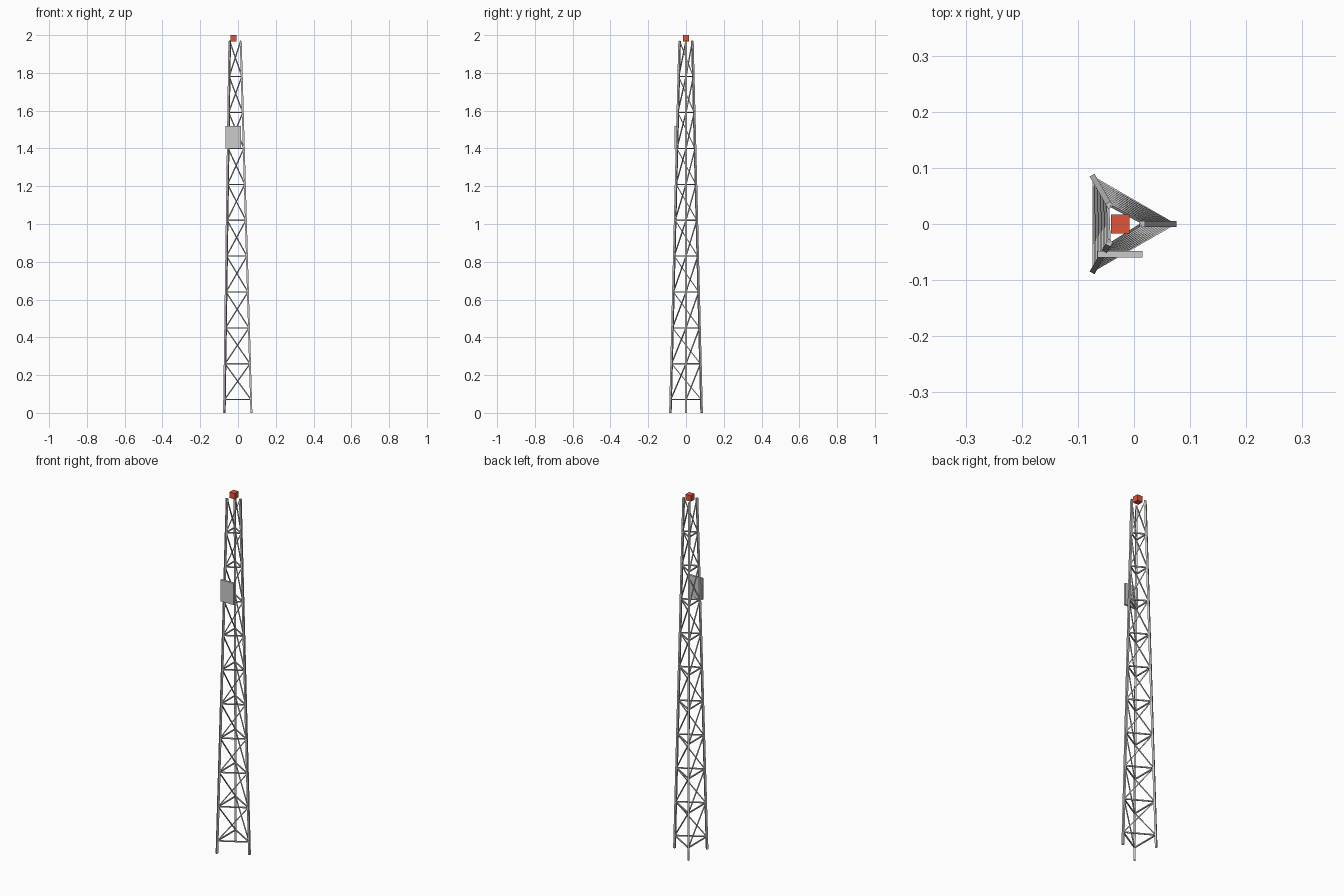
import bpy, bmesh
from math import cos, sin, tau, pi
from mathutils import Vector, Matrix

if "Cube" in bpy.data.objects:
    bpy.data.objects.remove(bpy.data.objects["Cube"])

CX = -0.0245                       # centre line of the triangular mast
R_BASE, R_TOP, LEG_H = 0.0955, 0.039, 1.97
FIRST, BAY, BAYS = 0.07, 0.19, 10


def leg_point(i, z):
    r = R_BASE + (R_TOP - R_BASE) * z / LEG_H
    a = tau * i / 3
    return Vector((CX + r * cos(a), r * sin(a), z))


def add_bar(bm, a, b, width):
    d = b - a
    rot = d.to_track_quat('Z', 'Y').to_matrix().to_4x4()
    m = Matrix.Translation((a + b) / 2) @ rot @ Matrix.Diagonal((width, width, d.length, 1))
    bmesh.ops.create_cube(bm, size=1, matrix=m)


def bars(name, segments, width):
    bm = bmesh.new()
    for a, b in segments:
        add_bar(bm, a, b, width)
    me = bpy.data.meshes.new(name)
    bm.to_mesh(me)
    bm.free()
    ob = bpy.data.objects.new(name, me)
    bpy.context.collection.objects.link(ob)
    return ob


def box(name, lo, hi):
    lo, hi = Vector(lo), Vector(hi)
    bpy.ops.mesh.primitive_cube_add(size=1, location=(lo + hi) / 2)
    ob = bpy.context.object
    ob.name = ob.data.name = name
    ob.data.transform(Matrix.Diagonal((*(hi - lo), 1)))
    return ob


# Three tapering legs
for i, name in enumerate(("right_leg", "back_left_leg", "front_left_leg")):
    bars(name, [(leg_point(i, 0), leg_point(i, LEG_H))], 0.010)

# Horizontal rings and one diagonal per face and bay
rings, diagonals = [], []
for k in range(BAYS):
    z = FIRST + k * BAY
    for i in range(3):
        rings.append((leg_point(i, z), leg_point(i + 1, z)))
        diagonals.append((leg_point(i, z), leg_point(i + 1, z + BAY)))
bars("horizontal_braces", rings, 0.006)
bars("diagonal_braces", diagonals, 0.005)

# Flat panel on the front face
box("antenna_panel", (-0.065, -0.060, 1.40), (0.015, -0.048, 1.52))

# Red warning light on top
beacon = box("beacon", (CX - 0.0165, -0.0165, 1.967), (CX + 0.0165, 0.0165, 2.0))
red = bpy.data.materials.new("beacon_red")
red.diffuse_color = (0.75, 0.09, 0.04, 1)
red.use_nodes = True
red.node_tree.nodes["Principled BSDF"].inputs["Base Color"].default_value = red.diffuse_color
beacon.data.materials.append(red)
